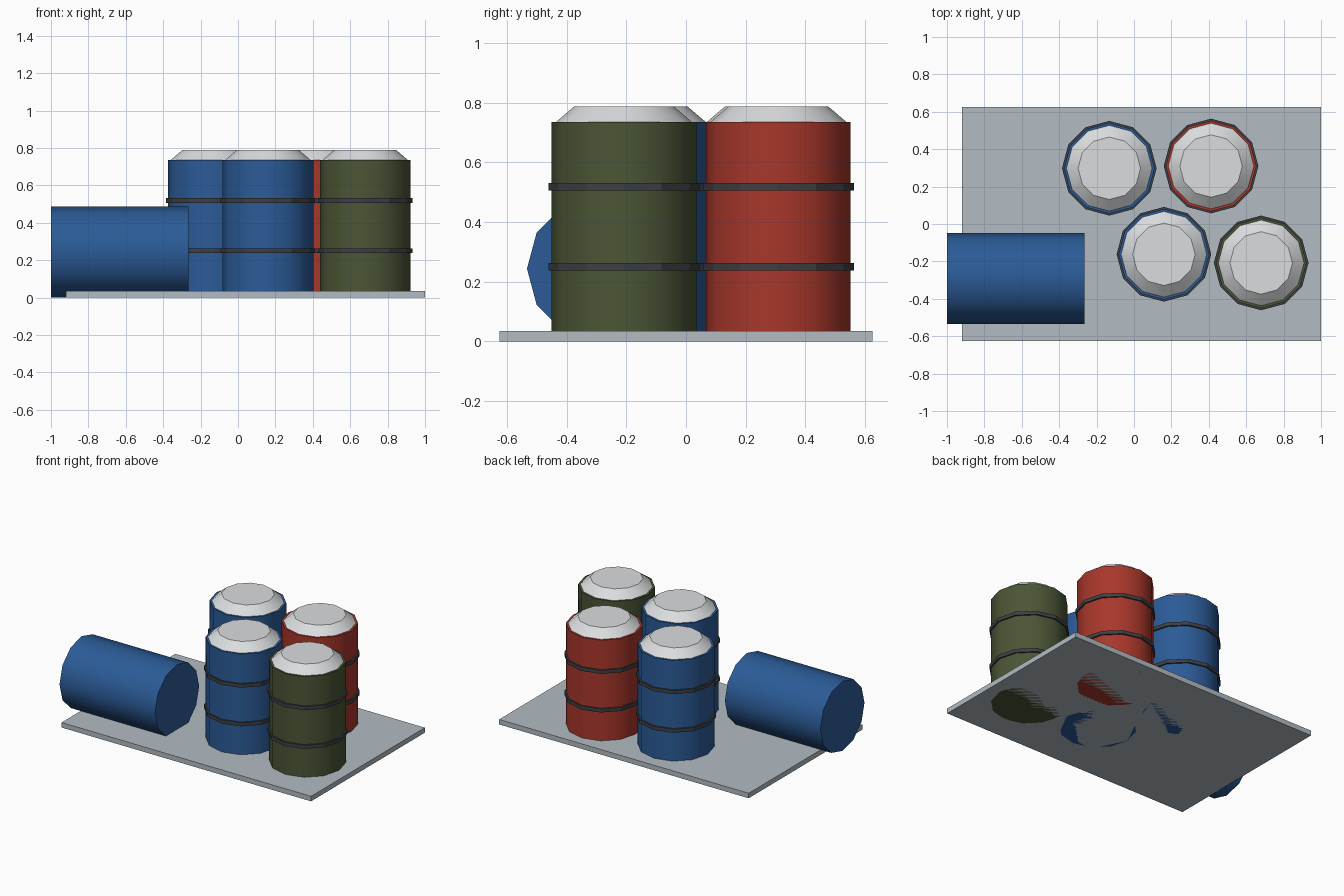
import bpy
from math import pi, radians

if "Cube" in bpy.data.objects:
    bpy.data.objects.remove(bpy.data.objects["Cube"])

SIDES = 12
R = 0.2425
LENGTH = 0.735


def material(name, rgb):
    m = bpy.data.materials.new(name)
    m.diffuse_color = (*rgb, 1)
    m.use_nodes = True
    m.node_tree.nodes["Principled BSDF"].inputs["Base Color"].default_value = m.diffuse_color
    return m


BLUE = material("blue_paint", (0.024, 0.105, 0.31))
RED = material("red_paint", (0.39, 0.038, 0.024))
OLIVE = material("olive_paint", (0.07, 0.09, 0.036))
DARK = material("dark_steel", (0.045, 0.05, 0.058))
SLAB = material("slab_grey", (0.45, 0.5, 0.54))
LID = material("lid_grey", (0.7, 0.72, 0.73))


def frustum(name, r1, r2, depth, loc, mat, rot=(0, 0, 0), smooth=True):
    bpy.ops.mesh.primitive_cone_add(vertices=SIDES, radius1=r1, radius2=r2,
                                    depth=depth, location=loc, rotation=rot)
    ob = bpy.context.object
    ob.name = name
    ob.data.materials.append(mat)
    if smooth:
        bpy.ops.object.shade_smooth_by_angle(angle=radians(31))
    return ob


def drum(name, x, y, mat):
    # painted body, sloped lid and two hoops
    frustum(name + "_body", R, R, LENGTH, (x, y, LENGTH / 2), mat)
    frustum(name + "_lid", 0.229, 0.167, 0.053, (x, y, LENGTH + 0.0265), LID)
    for i, z in enumerate((0.25, 0.519)):
        frustum(f"{name}_hoop_{i + 1}", 0.253, 0.253, 0.025, (x, y, z), DARK,
                smooth=False)


# base slab
bpy.ops.mesh.primitive_cube_add(size=1, location=(0.04, 0, 0.0175))
slab = bpy.context.object
slab.name = "base_slab"
slab.scale = (1.92, 1.25, 0.035)
bpy.ops.object.transform_apply(location=False, rotation=False, scale=True)
slab.data.materials.append(SLAB)

# standing drums
drum("back_left_drum", -0.132, 0.298, BLUE)
drum("back_right_drum", 0.412, 0.31, RED)
drum("front_middle_drum", 0.16, -0.162, BLUE)
drum("front_right_drum", 0.68, -0.208, OLIVE)

# drum lying on its side
frustum("fallen_drum", R, R, LENGTH, (-0.6325, -0.291, 0.2435), BLUE,
        rot=(0, pi / 2, 0))
